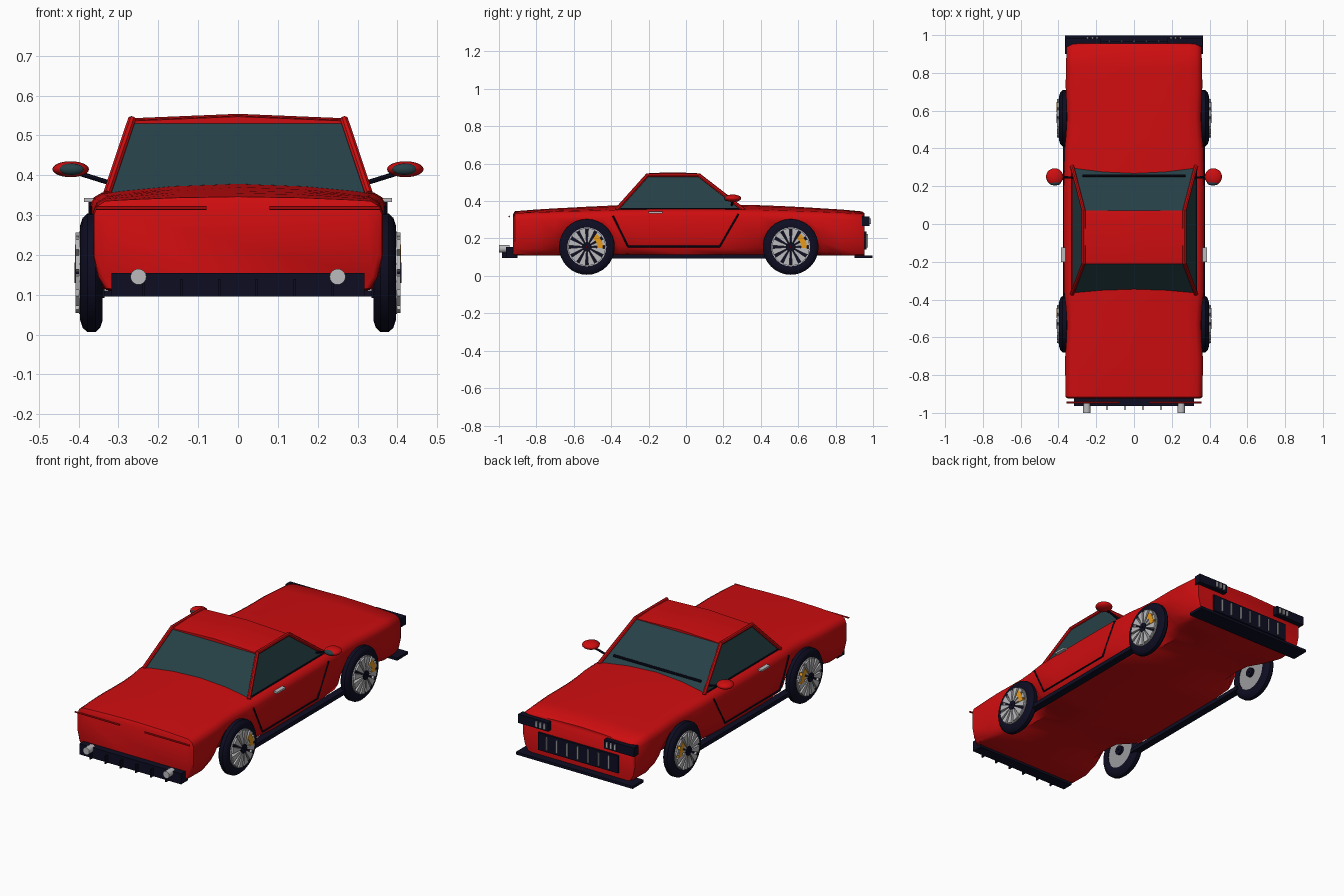
import bpy, bmesh, math
from mathutils import Vector, Matrix

if "Cube" in bpy.data.objects:
    bpy.data.objects.remove(bpy.data.objects["Cube"])


def mat(name, r, g, b):
    m = bpy.data.materials.new(name)
    m.diffuse_color = (r, g, b, 1)
    m.use_nodes = True
    m.node_tree.nodes["Principled BSDF"].inputs["Base Color"].default_value = m.diffuse_color
    return m


RED = mat("red_paint", 0.62, 0.004, 0.005)
BLACK = mat("blue_black_trim", 0.004, 0.004, 0.016)
GLASS = mat("tinted_glass", 0.019, 0.052, 0.062)
SILVER = mat("silver", 0.5, 0.5, 0.52)
GREY = mat("disc_grey", 0.33, 0.33, 0.34)
YELLOW = mat("amber_caliper", 0.8, 0.33, 0.01)


def finish(name, bm, material, smooth=None):
    bmesh.ops.recalc_face_normals(bm, faces=bm.faces)
    me = bpy.data.meshes.new(name)
    bm.to_mesh(me)
    bm.free()
    me.materials.append(material)
    ob = bpy.data.objects.new(name, me)
    bpy.context.collection.objects.link(ob)
    if smooth:
        bpy.ops.object.select_all(action='DESELECT')
        ob.select_set(True)
        bpy.context.view_layer.objects.active = ob
        bpy.ops.object.shade_smooth_by_angle(angle=math.radians(smooth))
    return ob


def box(name, lo, hi, material):
    bm = bmesh.new()
    bmesh.ops.create_cube(bm, size=1)
    for v in bm.verts:
        v.co = [(a + b) / 2 + c * (b - a) for a, b, c in zip(lo, hi, v.co)]
    return finish(name, bm, material)


def rod(name, points, r, material, seg=8):
    bm = bmesh.new()
    for a, b in zip(points, points[1:]):
        a, b = Vector(a), Vector(b)
        d = b - a
        m = Matrix.Translation((a + b) / 2) @ d.to_track_quat('Z', 'Y').to_matrix().to_4x4()
        bmesh.ops.create_cone(bm, cap_ends=True, segments=seg, radius1=r, radius2=r,
                              depth=d.length + r * 0.6, matrix=m)
    return finish(name, bm, material, 40)


def ellipsoid(name, c, size, material):
    bm = bmesh.new()
    bmesh.ops.create_uvsphere(bm, u_segments=20, v_segments=12, radius=1)
    for v in bm.verts:
        v.co = [p + q * s for p, q, s in zip(c, v.co, size)]
    return finish(name, bm, material, 60)


def loft(bm, rings, close_ends):
    vs = [[bm.verts.new(p) for p in ring] for ring in rings]
    n = len(vs[0])
    for a, b in zip(vs, vs[1:]):
        for i in range(n):
            bm.faces.new((a[i], a[(i + 1) % n], b[(i + 1) % n], b[i]))
    if close_ends:
        bm.faces.new(vs[0])
        bm.faces.new(vs[-1])
    else:
        for i in range(n):
            bm.faces.new((vs[-1][i], vs[-1][(i + 1) % n], vs[0][(i + 1) % n], vs[0][i]))


def lathe(name, profile, s, y, z, material, seg=32):
    """Closed (x, radius) profile turned about an axle along x."""
    rings = []
    for k in range(seg):
        a = 2 * math.pi * k / seg
        rings.append([(s * x, y + r * math.cos(a), z + r * math.sin(a)) for x, r in profile])
    bm = bmesh.new()
    loft(bm, rings, False)
    return finish(name, bm, material, 40)


# Body shell: cross-sections along y, pinched in around the wheels
def section(y, w, zc, zs, pinch=0.0):
    def mix(a, b):
        return a + (b - a) * pinch
    half = [(0.45 * w, zc - 0.25 * (zc - zs)), (0.8 * w, zs + 0.25 * (zc - zs)),
            (0.92 * w, zs), (0.975 * w, zs - 0.012), (w, zs - 0.035),
            (w, mix(0.2, 0.29)), (mix(w - 0.012, 0.325), mix(0.145, 0.25)),
            (mix(w - 0.03, 0.28), mix(0.115, 0.16)), (mix(w - 0.06, 0.24), mix(0.108, 0.115))]
    right = [(0, y, zc)] + [(x, y, z) for x, z in half] + [(0, y, 0.108)]
    return right + [(-x, y, z) for x, z in reversed(half)]


stations = [(-0.925, 0.35, 0.33, 0.31, 0), (-0.915, 0.362, 0.346, 0.335, 0),
            (-0.8, 0.364, 0.355, 0.340, 0), (-0.7, 0.364, 0.361, 0.343, 0.3),
            (-0.62, 0.358, 0.365, 0.346, 0.9), (-0.53, 0.355, 0.370, 0.348, 1),
            (-0.44, 0.360, 0.374, 0.350, 0.9), (-0.36, 0.370, 0.378, 0.353, 0.1),
            (-0.2, 0.372, 0.38, 0.355, 0), (0.0, 0.372, 0.38, 0.356, 0),
            (0.2, 0.372, 0.38, 0.355, 0), (0.39, 0.368, 0.378, 0.353, 0.1),
            (0.47, 0.360, 0.375, 0.350, 0.9), (0.56, 0.355, 0.371, 0.348, 1),
            (0.65, 0.358, 0.366, 0.345, 0.9), (0.73, 0.362, 0.361, 0.342, 0.3),
            (0.83, 0.36, 0.355, 0.338, 0), (0.94, 0.357, 0.345, 0.332, 0),
            (0.955, 0.35, 0.335, 0.315, 0)]
bm = bmesh.new()
loft(bm, [section(*s) for s in stations], True)
finish("body_shell", bm, RED, 45)

# Cabin glass
bm = bmesh.new()
loft(bm, [[(x * s, y, z) for x, y in ((1, y0), (1, y1), (-1, y1), (-1, y0))]
          for s, y0, y1, z in ((0.328, -0.37, 0.305, 0.35), (0.265, -0.205, 0.068, 0.537))], True)
finish("cabin_glass", bm, GLASS)

# Crowned roof panel
bm = bmesh.new()
rows = []
for y, dz in ((-0.212, 0), (-0.19, 0.004), (-0.07, 0.010), (0.05, 0.004), (0.072, 0)):
    xs = [-0.268 + 0.067 * i for i in range(9)]
    top = [(x, y, 0.536 + dz * 0.7 + 0.011 * (1 - abs(x) / 0.268)) for x in xs]
    rows.append(top + [(0.268, y, 0.53), (-0.268, y, 0.53)])
loft(bm, rows, True)
finish("roof", bm, RED, 40)

WHEEL_Z = 0.155
tyre = [(0.346, 0.098), (0.340, 0.12), (0.346, 0.138), (0.358, 0.149), (0.378, 0.149),
        (0.390, 0.138), (0.396, 0.12), (0.391, 0.098)]


def disc(x0, x1, r):
    return [(x0, 0.004), (x0, r), (x1, r), (x1, 0.004)]


for s, side in ((1, "right"), (-1, "left")):
    # Pillars, roof rail and window trim
    base_r, top_r = (s * 0.328, -0.37, 0.356), (s * 0.267, -0.207, 0.538)
    top_f, base_f = (s * 0.267, 0.070, 0.538), (s * 0.328, 0.305, 0.356)
    rod(side + "_pillars", [base_r, top_r, top_f, base_f], 0.0105, RED)
    rod(side + "_window_trim", [(s * 0.331, -0.35, 0.36), (s * 0.331, 0.285, 0.36)], 0.004, BLACK, 6)

    # Door seam, handle and sill
    rod(side + "_door_seam", [(s * 0.371, -0.39, 0.32), (s * 0.371, -0.31, 0.157),
                              (s * 0.371, 0.18, 0.157), (s * 0.371, 0.28, 0.33)], 0.0045, BLACK, 6)
    box(side + "_door_handle", (s * 0.36, -0.2, 0.333), (s * 0.386, -0.125, 0.343), SILVER)
    box(side + "_sill", (s * 0.335, -0.43, 0.092), (s * 0.377, 0.46, 0.115), BLACK)

    # Door mirror
    rod(side + "_mirror_stalk", [(s * 0.32, 0.245, 0.38), (s * 0.40, 0.25, 0.405)], 0.006, BLACK)
    ellipsoid(side + "_mirror_shell", (s * 0.42, 0.25, 0.415), (0.046, 0.045, 0.02), RED)
    ellipsoid(side + "_mirror_glass", (s * 0.418, 0.218, 0.415), (0.031, 0.014, 0.0145), GLASS)

    # Wheels
    for y, end in ((-0.53, "rear"), (0.56, "front")):
        n = side + "_" + end + "_"
        lathe(n + "tyre", tyre, s, y, WHEEL_Z, BLACK)
        lathe(n + "brake_disc", disc(0.35, 0.378, 0.1), s, y, WHEEL_Z, GREY)
        lathe(n + "rim_back", disc(0.375, 0.386, 0.1), s, y, WHEEL_Z, BLACK)
        lathe(n + "rim_ring", [(0.38, 0.096), (0.38, 0.104), (0.399, 0.104), (0.399, 0.096)],
              s, y, WHEEL_Z, SILVER)
        lathe(n + "hub", disc(0.335, 0.411, 0.026), s, y, WHEEL_Z, BLACK, 16)
        bm = bmesh.new()
        for k in range(12):
            a = math.pi * (k + 0.5) / 6
            c, d = math.cos(a), math.sin(a)
            loft(bm, [[(s * x, y + r * c - t * d, WHEEL_Z + r * d + t * c)
                       for r, t in ((0.02, -0.003), (0.1, -0.018), (0.1, 0.018), (0.02, 0.003))]
                      for x in (0.383, 0.408)], True)
        finish(n + "spokes", bm, SILVER)
        bm = bmesh.new()
        arc = [math.radians(-5 + 10 * i) for i in range(7)]
        loft(bm, [[(s * x, y + r * math.cos(a), WHEEL_Z + r * math.sin(a))
                   for x, r in ((0.385, 0.055), (0.409, 0.055), (0.409, 0.086), (0.385, 0.086))]
                  for a in arc], True)
        finish(n + "caliper", bm, YELLOW)

    # Exhaust and tail strip
    rod(side + "_exhaust", [(s * 0.25, -0.994, 0.145), (s * 0.25, -0.95, 0.145)], 0.02, SILVER, 16)
    rod(side + "_tail_strip", [(s * 0.08, -0.945, 0.318), (s * 0.355, -0.945, 0.318)], 0.005, RED, 6)

    # Headlamp cluster
    box(side + "_headlamp", (s * 0.175, 0.94, 0.268), (s * 0.362, 0.982, 0.318), BLACK)
    for i in range(3):
        x = 0.19 + 0.025 * i
        box(side + "_lamp_bar_%d" % i, (s * x, 0.975, 0.278), (s * (x + 0.011), 0.99, 0.308), SILVER)

# Rear bumper with diffuser fins
box("rear_bumper", (-0.318, -0.963, 0.095), (0.318, -0.90, 0.155), BLACK)
for i in range(6):
    x = -0.2375 + 0.095 * i
    box("diffuser_fin_%d" % i, (x - 0.003, -0.985, 0.095), (x + 0.003, -0.95, 0.14), BLACK)

# Front grille, lip and wiper
box("grille", (-0.25, 0.94, 0.14), (0.25, 0.966, 0.238), BLACK)
for i in range(7):
    x = -0.195 + 0.065 * i
    box("grille_bar_%d" % i, (x - 0.004, 0.96, 0.153), (x + 0.004, 0.972, 0.225), SILVER)
box("front_lip", (-0.365, 0.90, 0.095), (0.365, 0.998, 0.11), BLACK)
rod("wiper", [(-0.27, 0.256, 0.396), (0.27, 0.256, 0.396)], 0.007, BLACK)
